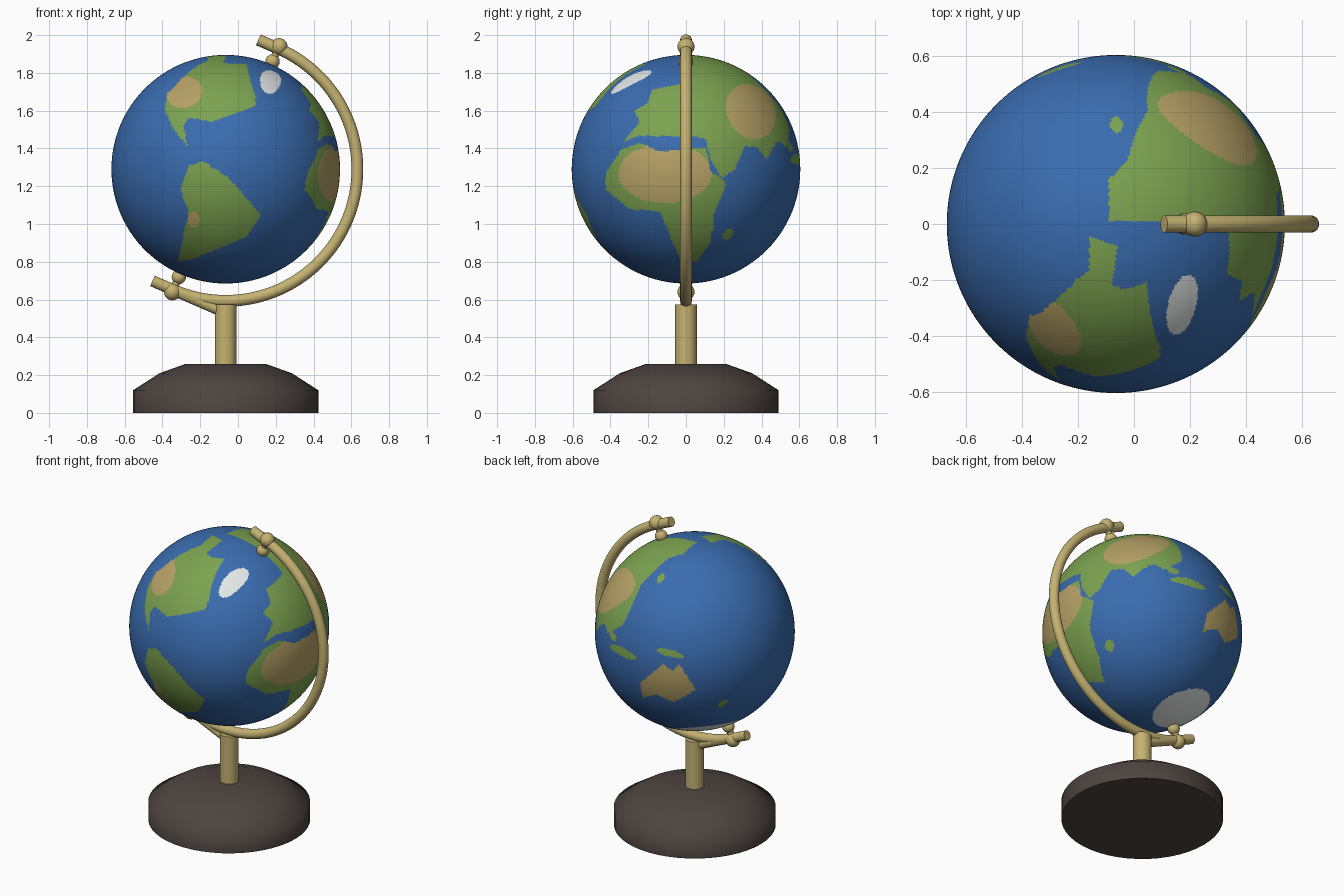
import bpy, bmesh, math
from mathutils import Vector, Matrix

if "Cube" in bpy.data.objects:
    bpy.data.objects.remove(bpy.data.objects["Cube"])

CENTRE = Vector((-0.065, 0, 1.29))
RADIUS = 0.605
TILT = math.radians(23.5)
AXIS = Vector((math.sin(TILT), 0, math.cos(TILT)))
TANGENT = Vector((-math.cos(TILT), 0, math.sin(TILT)))


def material(name, rgb):
    m = bpy.data.materials.new(name)
    m.diffuse_color = (*rgb, 1)
    m.use_nodes = True
    m.node_tree.nodes["Principled BSDF"].inputs["Base Color"].default_value = m.diffuse_color
    return m


ocean = material("ocean_blue", (0.042, 0.15, 0.43))
land = material("land_green", (0.20, 0.36, 0.08))
desert = material("desert_tan", (0.47, 0.36, 0.135))
ice = material("ice_white", (0.80, 0.83, 0.83))
brass = material("brass", (0.56, 0.45, 0.17))
wood = material("dark_wood", (0.075, 0.058, 0.052))
LAND, DESERT, ICE = 1, 2, 3


def finish(name, bm, mats, angle=65):
    me = bpy.data.meshes.new(name)
    bm.normal_update()
    bm.to_mesh(me)
    bm.free()
    ob = bpy.data.objects.new(name, me)
    bpy.context.collection.objects.link(ob)
    for m in mats:
        me.materials.append(m)
    bpy.ops.object.select_all(action='DESELECT')
    ob.select_set(True)
    bpy.context.view_layer.objects.active = ob
    bpy.ops.object.shade_smooth_by_angle(angle=math.radians(angle))


def ball(name, pos, r):
    bm = bmesh.new()
    bmesh.ops.create_uvsphere(bm, u_segments=24, v_segments=12, radius=r,
                              matrix=Matrix.Translation(pos))
    finish(name, bm, [brass])


def skin(name, rings, mat):
    """Join rings of points into a capped tube."""
    bm = bmesh.new()
    rings = [[bm.verts.new(p) for p in ring] for ring in rings]
    n = len(rings[0])
    for a, b in zip(rings, rings[1:]):
        for k in range(n):
            j = (k + 1) % n
            bm.faces.new((a[k], a[j], b[j], b[k]))
    bm.faces.new(rings[0])
    bm.faces.new(rings[-1])
    bmesh.ops.recalc_face_normals(bm, faces=bm.faces)
    finish(name, bm, [mat])


def circle(centre, u, v, r, sides):
    return [centre + r * (math.cos(a) * u + math.sin(a) * v)
            for a in (2 * math.pi * k / sides for k in range(sides))]


def sweep(name, path, r):
    """Round tube along a path lying in the xz plane."""
    rings, y = [], Vector((0, 1, 0))
    for i, p in enumerate(path):
        t = (path[min(i + 1, len(path) - 1)] - path[max(i - 1, 0)]).normalized()
        rings.append(circle(p, y, t.cross(y), r, 20))
    skin(name, rings, brass)


def lathe(name, profile, mat, sides):
    x, y = Vector((1, 0, 0)), Vector((0, 1, 0))
    skin(name, [circle(Vector((CENTRE.x, 0, z)), x, y, r, sides) for r, z in profile], mat)


# Globe, with the map painted by projecting simple outlines onto its faces
globe = bmesh.new()
bmesh.ops.create_uvsphere(globe, u_segments=360, v_segments=180, radius=RADIUS,
                          matrix=Matrix.Rotation(TILT, 4, 'Y'))
FACES = [(f, f.calc_center_median().normalized()) for f in globe.faces]


def plane(cx, cy, r, azimuth, elev):
    """Sketch plane: globe centre and radius in sketch units, viewing direction."""
    a, e = math.radians(azimuth), math.radians(elev)
    c = Vector((math.cos(a), math.sin(a), 0))
    toward = c * math.cos(e) + Vector((0, 0, math.sin(e)))
    right = Vector((-c.y, c.x, 0))
    return cx, cy, r, right, toward.cross(right), toward


FRONT = plane(226.3, 169.7, 114.6, -90, 0)
RIGHT = plane(686, 169.7, 114.6, 0, 0)
TOP = plane(1116.5, 224, 169.5, -90, 90)
BACK = plane(694, 631, 100, 125, 25)
BELOW = plane(1142, 634, 100, 50, -30)


def inside(x, y, poly):
    hit = False
    for (x1, y1), (x2, y2) in zip(poly, poly[1:] + poly[:1]):
        if (y1 > y) != (y2 > y) and x < (x2 - x1) * (y - y1) / (y2 - y1) + x1:
            hit = not hit
    return hit


def coast(view, slot, *outline):
    cx, cy, r, right, up, toward = view
    outline = list(outline)
    xs, ys = zip(*outline)
    x0, x1, y0, y1 = min(xs), max(xs), min(ys), max(ys)
    for f, d in FACES:
        if d.dot(toward) > 0:
            x, y = cx + r * d.dot(right), cy - r * d.dot(up)
            if x0 <= x <= x1 and y0 <= y <= y1 and inside(x, y, outline):
                # deserts only cover existing land
                if slot != DESERT or f.material_index == LAND:
                    f.material_index = slot


def oval(view, slot, x, y, a, b, turn=0):
    c, s = math.cos(math.radians(turn)), math.sin(math.radians(turn))
    pts = [(a * math.cos(k * math.pi / 12), b * math.sin(k * math.pi / 12)) for k in range(24)]
    coast(view, slot, *[(x + u * c - v * s, y + u * s + v * c) for u, v in pts])


# north-western continent, lower and polar parts
coast(FRONT, LAND, (200, 64), (247, 64), (257, 106), (213, 122), (190, 118), (184, 126),
      (188, 147), (174, 130), (165, 110), (168, 93), (186, 77))
coast(TOP, LAND, (1090, 237), (1118, 246), (1113, 284), (1143, 304), (1163, 350),
      (1060, 366), (1027, 340), (1045, 310), (1090, 270))
# south-western continent
coast(FRONT, LAND, (190, 166), (204, 162), (229, 178), (262, 216), (246, 238), (193, 260),
      (178, 262), (189, 213), (181, 190))
# large eastern continent: west, north and east
coast(RIGHT, LAND, (688, 59), (748, 82), (783, 135), (772, 150), (767, 160), (757, 147),
      (745, 147), (735, 170), (722, 179), (711, 160), (705, 138), (640, 136), (623, 142),
      (640, 122), (634, 111), (647, 104), (652, 90), (686, 83))
coast(TOP, LAND, (1110, 221), (1109, 180), (1128, 160), (1138, 128), (1155, 103), (1170, 72),
      (1235, 117), (1277, 222))
coast(BACK, LAND, (692, 541), (662, 560), (640, 585), (632, 604), (622, 625), (607, 633),
      (600, 612), (625, 565))
# central southern continent
coast(RIGHT, LAND, (622, 149), (640, 143), (660, 152), (706, 148), (711, 172), (727, 183),
      (715, 212), (711, 242), (697, 263), (679, 258), (660, 212), (630, 210), (605, 190),
      (606, 172))
# southern desert continent
coast(BACK, LAND, (639, 683), (662, 664), (673, 671), (678, 663), (695, 690), (673, 702),
      (655, 694), (642, 698))
# islands
oval(RIGHT, LAND, 728, 235, 6.5, 4.5, -60)
oval(BACK, LAND, 660, 578, 6, 3, -60)
oval(BACK, LAND, 612, 636, 5, 3, 60)
oval(BACK, LAND, 622, 652, 15, 4, 28)
oval(BACK, LAND, 669, 653, 14, 3.5, 15)
oval(BACK, LAND, 722, 703, 6, 2.5, -35)
# deserts
oval(FRONT, DESERT, 184.5, 92.5, 18.5, 15.5, -20)
oval(FRONT, DESERT, 194, 220, 6, 8)
oval(RIGHT, DESERT, 665, 174, 47, 30)
oval(RIGHT, DESERT, 751, 112, 29, 24, 60)
oval(BACK, DESERT, 667, 683, 30, 22)
# ice
oval(TOP, ICE, 1183, 305, 31, 14, -75)
oval(BELOW, ICE, 1181, 708, 31, 16, -25)

bmesh.ops.translate(globe, verts=globe.verts, vec=CENTRE)
finish("globe", globe, [ocean, land, desert, ice])

# Half-ring arm with straight tips at both poles
arc = [CENTRE + 0.697 * Vector((math.sin(a), 0, math.cos(a)))
       for a in (TILT + math.pi * k / 64 for k in range(65))]
sweep("arm", [arc[0] + TANGENT * 0.115] + arc, 0.031)
sweep("lower_arm_rod", [arc[-1] + TANGENT * 0.12, arc[-1] - TANGENT * 0.265], 0.03)

# Pivot balls and pins at both poles
for side, s in (("upper", 1), ("lower", -1)):
    ball(side + "_pivot_ball", CENTRE + AXIS * s * 0.708, 0.045)
    ball(side + "_pin_ball", CENTRE + AXIS * s * 0.622, 0.038)
    sweep(side + "_pin", [CENTRE + AXIS * s * 0.59, CENTRE + AXIS * s * 0.70], 0.02)

# Post and base
lathe("post", [(0.057, 0.24), (0.057, 0.575)], brass, 32)
lathe("base", [(0.49, 0), (0.49, 0.12), (0.35, 0.21), (0.21, 0.26)], wood, 48)
